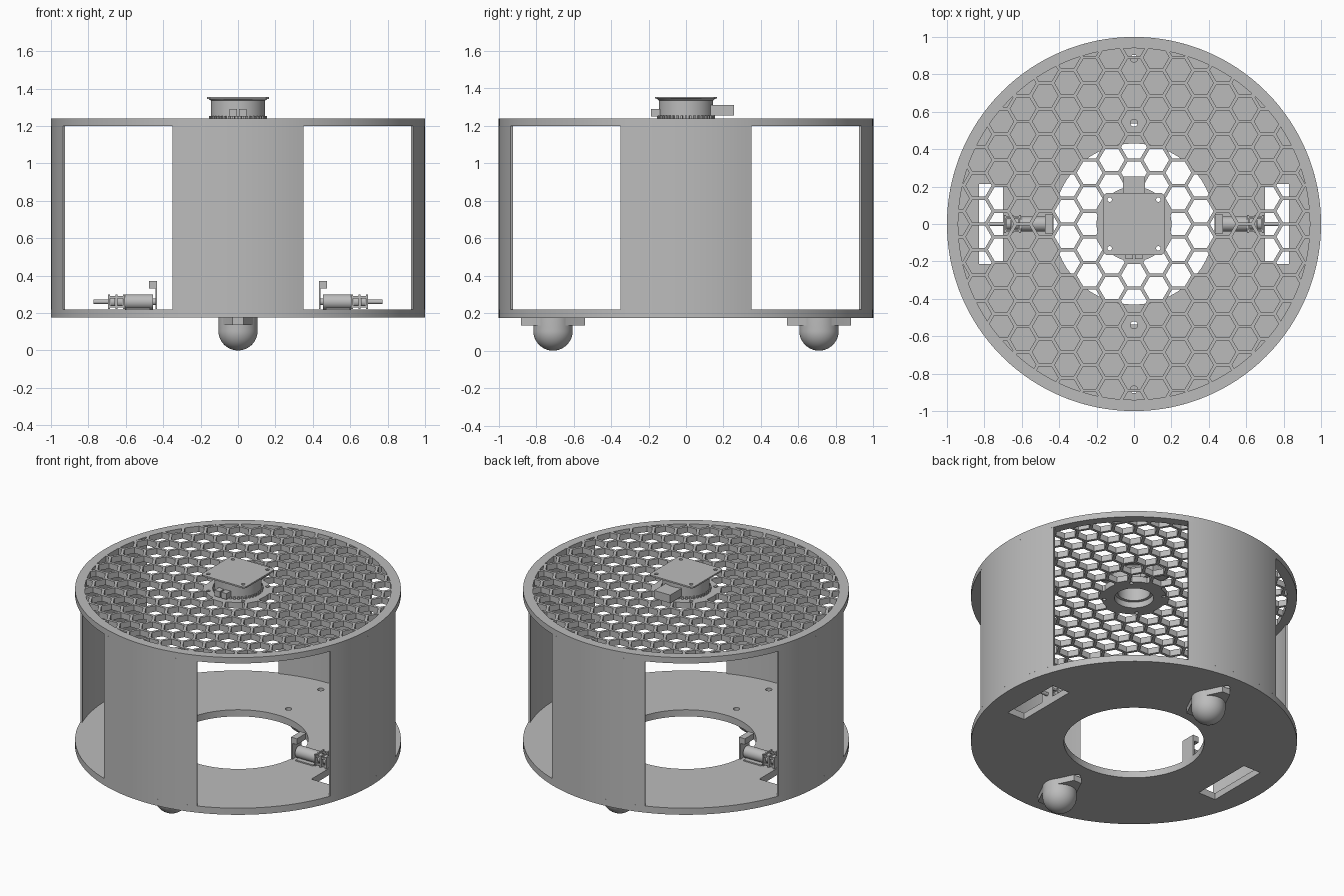
import bpy, bmesh, math
from mathutils import Matrix, Vector

if "Cube" in bpy.data.objects:
    bpy.data.objects.remove(bpy.data.objects["Cube"])

grey = bpy.data.materials.new("plain_grey")
grey.use_nodes = True
grey.diffuse_color = (0.5, 0.5, 0.5, 1)
grey.node_tree.nodes["Principled BSDF"].inputs["Base Color"].default_value = (0.5, 0.5, 0.5, 1)


def finish(name, bm):
    bmesh.ops.recalc_face_normals(bm, faces=bm.faces)
    mesh = bpy.data.meshes.new(name)
    bm.to_mesh(mesh)
    bm.free()
    mesh.materials.append(grey)
    ob = bpy.data.objects.new(name, mesh)
    bpy.context.collection.objects.link(ob)
    return ob


def add_prism(bm, points, z0, z1):
    """Extrude a flat outline upward."""
    face = bm.faces.new([bm.verts.new((x, y, z0)) for x, y in points])
    top = bmesh.ops.extrude_face_region(bm, geom=[face])["geom"]
    verts = [v for v in top if isinstance(v, bmesh.types.BMVert)]
    bmesh.ops.translate(bm, verts=verts, vec=(0, 0, z1 - z0))


def prism(name, outlines, z0, z1):
    bm = bmesh.new()
    for points in outlines:
        add_prism(bm, points, z0, z1)
    return finish(name, bm)


def circle(r, n=128, cx=0, cy=0, start=0):
    return [(cx + r * math.cos(start + math.tau * i / n),
             cy + r * math.sin(start + math.tau * i / n)) for i in range(n)]


def rect(x0, x1, y0, y1):
    return [(x0, y0), (x1, y0), (x1, y1), (x0, y1)]


def lathe(name, profile, steps=64, centre=(0, 0, 0), closed=True):
    """Spin an (r, z) profile around z."""
    bm = bmesh.new()
    verts = [bm.verts.new((r, 0, z)) for r, z in profile]
    edges = [bm.edges.new(p) for p in zip(verts, verts[1:])]
    if closed:
        edges.append(bm.edges.new((verts[-1], verts[0])))
    bmesh.ops.spin(bm, geom=verts + edges, cent=(0, 0, 0), axis=(0, 0, 1),
                   angle=math.tau, steps=steps)
    bmesh.ops.remove_doubles(bm, verts=bm.verts, dist=1e-5)
    bmesh.ops.translate(bm, verts=bm.verts, vec=centre)
    return finish(name, bm)


def boolean(ob, cutter, operation="DIFFERENCE"):
    mod = ob.modifiers.new("cut", "BOOLEAN")
    mod.operation, mod.solver, mod.object = operation, "EXACT", cutter
    bpy.context.view_layer.objects.active = ob
    bpy.ops.object.modifier_apply(modifier=mod.name)
    bpy.data.objects.remove(cutter)


def smooth(*obs):
    bpy.ops.object.select_all(action="DESELECT")
    for ob in obs:
        ob.select_set(True)
    bpy.context.view_layer.objects.active = obs[0]
    bpy.ops.object.shade_smooth_by_angle(angle=math.radians(30))


# Base plate with a central opening, wheel slots and caster screw holes
base = prism("base_plate", [circle(1)], 0.175, 0.22)
openings = [circle(0.43, 96), rect(0.70, 0.83, -0.215, 0.215), rect(-0.83, -0.70, -0.215, 0.215)]
openings += [circle(0.02, 16, 0, s * y) for s in (1, -1) for y in (0.54, 0.885)]
boolean(base, prism("cutter", openings, 0.1, 0.3))
smooth(base)

# Four curved wall panels
half = math.asin(0.35)
for i, side in enumerate(("left", "back", "right", "front")):
    angles = [i * math.pi / 2 + half * (k / 8 - 1) for k in range(17)]
    outline = [(math.cos(a), math.sin(a)) for a in angles]
    outline += [(0.987 * math.cos(a), 0.987 * math.sin(a)) for a in reversed(angles)]
    smooth(prism(side + "_wall", [outline], 0.22, 1.2))

# Top plate: honeycomb grille inside a solid rim, around a solid hub
PITCH, WALL = 0.137, 0.018
radius = (PITCH - WALL) / math.sqrt(3)
cells = []
for col in range(-9, 10):
    for row in range(-9, 10):
        x = col * PITCH * math.sqrt(3) / 2
        y = (row + 0.5 * (col % 2)) * PITCH
        if 0.12 < math.hypot(x, y) < 0.99:
            cells.append(circle(radius, 6, x, y))
holes = prism("cutter", cells, 1.1, 1.3)
boolean(holes, lathe("zone", [(0.2, 1.0), (0.94, 1.0), (0.94, 1.4), (0.2, 1.4)], 128), "INTERSECT")
top = prism("top_plate", [circle(1)], 1.2, 1.24)
boolean(top, holes)
corners = [(sx * 0.13, sy * 0.13) for sx in (1, -1) for sy in (1, -1)]
hub_holes = [circle(0.12, 48)] + [circle(0.012, 12, x, y) for x, y in corners]
boolean(top, prism("cutter", hub_holes, 1.1, 1.3))
smooth(top)

# Scanning sensor: hollow body, toothed ring, square cap and connectors
body = lathe("sensor_body", [(0.1, 1.24), (0.145, 1.24), (0.145, 1.335), (0.157, 1.345), (0.1, 1.345)])
smooth(body)
teeth = []
for i in range(40):
    a = math.tau * i / 40
    teeth.append(circle(0.008, 4, 0.15 * math.cos(a), 0.15 * math.sin(a), a + math.pi / 4))
prism("sensor_teeth", teeth, 1.24, 1.254)
e, c = 0.165, 0.15
cap = prism("sensor_cap", [[(e, -c), (e, c), (c, e), (-c, e), (-e, c), (-e, -c), (-c, -e), (c, -e)]], 1.345, 1.355)
boolean(cap, prism("cutter", [circle(0.012, 12, x, y) for x, y in corners], 1.3, 1.4))
prism("sensor_back_connector", [rect(-0.06, 0.06, 0.13, 0.255)], 1.255, 1.31)
prism("sensor_front_connector", [rect(-0.045, -0.005, -0.187, -0.13), rect(0.005, 0.045, -0.187, -0.13)], 1.25, 1.29)

# Ball casters under the base
for name, s in (("front", -1), ("back", 1)):
    y = s * 0.71
    dome = [(0.105 * math.sin(t * math.pi / 32), 0.105 - 0.105 * math.cos(t * math.pi / 32)) for t in range(17)]
    smooth(lathe(name + "_caster_ball", dome + [(0.105, 0.175), (0, 0.175)], 48, (0, y, 0), False))
    # Flange: a round pad drawn out to blunt ends
    right = [(0.105 * math.cos(a), 0.105 * math.sin(a)) for a in [math.radians(d) for d in range(-40, 41, 10)]]
    outline = [(0.03, -0.172)] + right + [(0.03, 0.172)]
    outline += [(-x, -v) for x, v in outline]
    smooth(prism(name + "_caster_flange", [[(x, y + v) for x, v in outline]], 0.135, 0.175))


# Gear motors, mirrored left and right
def box(bm, x0, x1, y0, y1, z0, z1):
    add_prism(bm, rect(x0, x1, y0, y1), z0, z1)


def rod(bm, x0, x1, r, z, n=24):
    m = Matrix.Translation(((x0 + x1) / 2, 0, z)) @ Matrix.Rotation(math.pi / 2, 4, "Y")
    bmesh.ops.create_cone(bm, cap_ends=True, segments=n, radius1=r, radius2=r, depth=x1 - x0, matrix=m)


for name, s in (("left", 1), ("right", -1)):
    parts = {}
    bm = parts["motor_can"] = bmesh.new()
    rod(bm, 0.455, 0.605, 0.04, 0.26)
    rod(bm, 0.44, 0.455, 0.018, 0.26)
    bm = parts["motor_gearbox"] = bmesh.new()
    for x in (0.605, 0.645, 0.685):
        box(bm, x, x + 0.01, -0.048, 0.048, 0.222, 0.298)
    for x in (0.617, 0.657):
        rod(bm, x, x + 0.026, 0.03, 0.26, 16)
    for y in (-0.038, 0.038):
        for z in (0.235, 0.285):
            box(bm, 0.605, 0.695, y - 0.006, y + 0.006, z - 0.006, z + 0.006)
    bm = parts["motor_shaft"] = bmesh.new()
    rod(bm, 0.695, 0.773, 0.012, 0.26, 16)
    bm = parts["motor_encoder"] = bmesh.new()
    box(bm, 0.432, 0.442, -0.05, 0.05, 0.222, 0.37)
    box(bm, 0.442, 0.476, -0.05, 0.05, 0.33, 0.37)
    bm = parts["motor_bracket"] = bmesh.new()
    box(bm, 0.47, 0.60, -0.055, 0.055, 0.22, 0.228)
    for part, bm in parts.items():
        bmesh.ops.scale(bm, verts=bm.verts, vec=Vector((s, 1, 1)))
        smooth(finish(name + "_" + part, bm))
